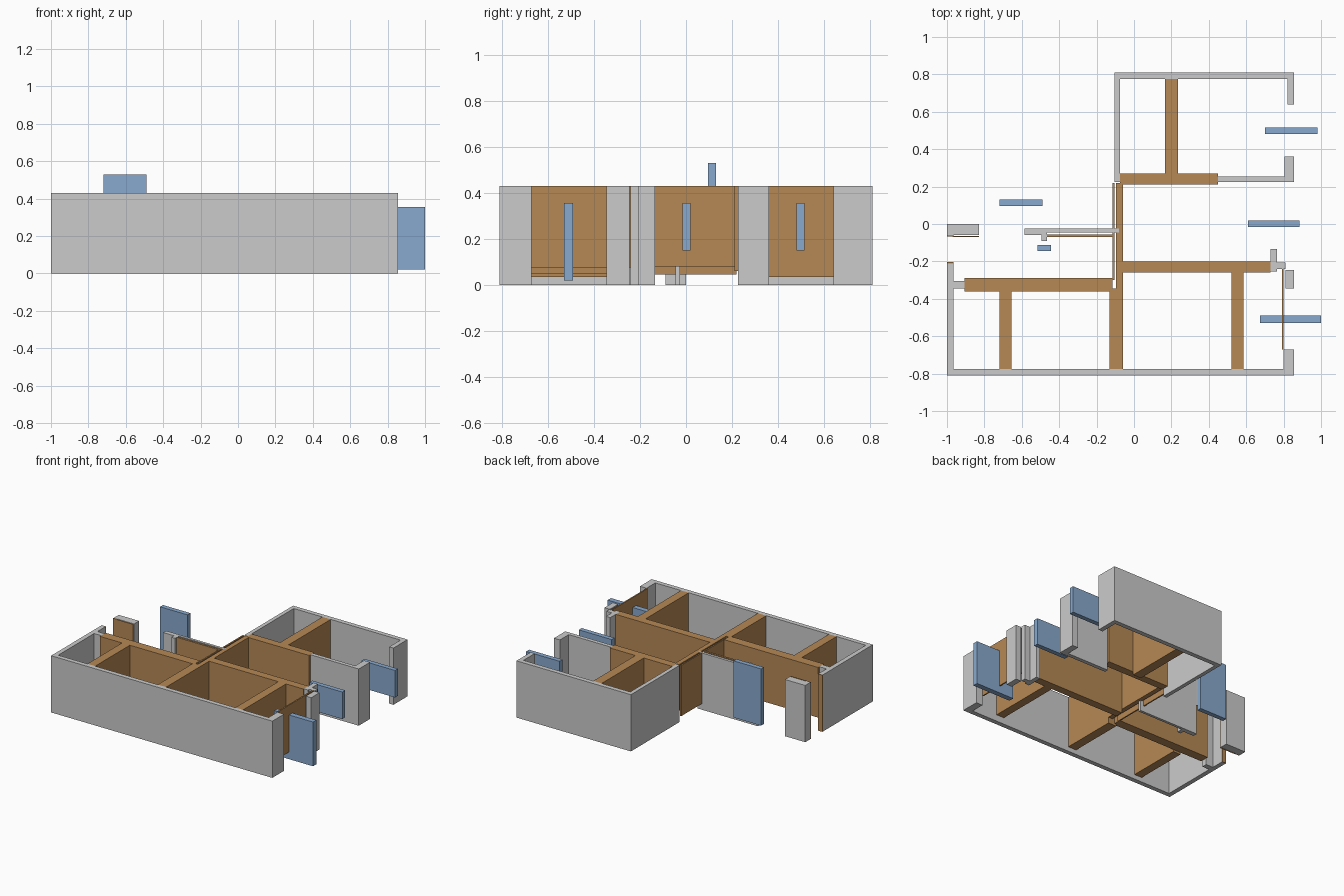
import bpy

H = 0.43  # wall height


def material(name, color):
    m = bpy.data.materials.new(name)
    m.diffuse_color = color
    return m


BROWN = material("partition_brown", (0.47, 0.25, 0.09, 1))
BLUE = material("panel_blue", (0.25, 0.40, 0.62, 1))


def box(name, x0, x1, y0, y1, z0=0.0, z1=H, mat=None):
    bpy.ops.mesh.primitive_cube_add(
        size=1, location=((x0 + x1) / 2, (y0 + y1) / 2, (z0 + z1) / 2))
    ob = bpy.context.object
    ob.name = name
    ob.scale = (x1 - x0, y1 - y0, z1 - z0)
    bpy.ops.object.transform_apply(location=False, rotation=False, scale=True)
    if mat:
        ob.data.materials.append(mat)
    return ob


# Outer grey walls: name, x range, y range
for name, *r in [
    ("front_wall", -1, 0.855, -0.81, -0.775),
    ("left_wall", -1, -0.965, -0.775, -0.21),
    ("left_wall_stub", -0.965, -0.905, -0.345, -0.305),
    ("front_right_return", 0.80, 0.855, -0.775, -0.67),
    ("right_door_post", 0.81, 0.855, -0.345, -0.245),
    ("entry_post", 0.73, 0.765, -0.255, -0.135),
    ("entry_post_return", 0.765, 0.81, -0.24, -0.205),
    ("back_wall", -0.105, 0.855, 0.775, 0.81),
    ("back_left_wall", -0.105, -0.075, 0.225, 0.775),
    ("back_right_return", 0.82, 0.855, 0.64, 0.775),
    ("back_room_post", 0.805, 0.855, 0.255, 0.36),
    ("back_room_wall", 0.45, 0.855, 0.225, 0.255),
    ("porch_pier", -1, -0.83, -0.06, 0.0),
    ("porch_wall", -0.585, -0.08, -0.045, -0.025),
    ("porch_wall_end", -0.585, -0.465, -0.06, -0.045),
    ("porch_wall_stub", -0.495, -0.465, -0.09, -0.06),
]:
    box(name, *r)

# Brown partitions: name, x range, y range, underside height
for name, x0, x1, y0, y1, z in [
    ("back_room_divider", 0.165, 0.235, 0.27, 0.775, 0.035),
    ("back_hall_wall", -0.075, 0.45, 0.21, 0.27, 0.06),
    ("hall_wall", -0.095, -0.06, -0.345, 0.22, 0.08),
    ("hall_wall_lining", -0.115, -0.105, -0.30, 0.22, 0.045),
    ("right_hall_wall", -0.06, 0.73, -0.26, -0.20, 0.05),
    ("left_hall_wall", -0.905, -0.115, -0.36, -0.29, 0.05),
    ("front_divider_left", -0.72, -0.655, -0.775, -0.36, 0.035),
    ("front_divider_middle", -0.13, -0.06, -0.775, -0.345, 0.035),
    ("front_divider_right", 0.52, 0.585, -0.775, -0.26, 0.05),
    ("right_room_screen", 0.79, 0.80, -0.67, -0.24, 0.075),
    ("porch_wall_lining", -0.465, -0.105, -0.07, -0.055, 0.05),
    ("pier_trim", -0.97, -0.83, -0.07, -0.065, 0.0),
    ("pier_edge_trim", -1, -0.965, -0.066, -0.06, 0.0),
    ("left_wall_trim", -1, -0.965, -0.21, -0.204, 0.0),
]:
    box(name, x0, x1, y0, y1, z, H, BROWN)

# Blue door and window panels
for name, *r in [
    ("back_room_window", 0.70, 0.98, 0.48, 0.515, 0.15, 0.355),
    ("entry_window", 0.61, 0.885, -0.015, 0.02, 0.15, 0.355),
    ("front_room_door", 0.675, 1.0, -0.53, -0.49, 0.02, 0.355),
    ("porch_door", -0.72, -0.49, 0.095, 0.13, 0.10, 0.53),
    ("porch_small_window", -0.515, -0.445, -0.145, -0.112, 0.12, 0.32),
]:
    box(name, *r, BLUE)
